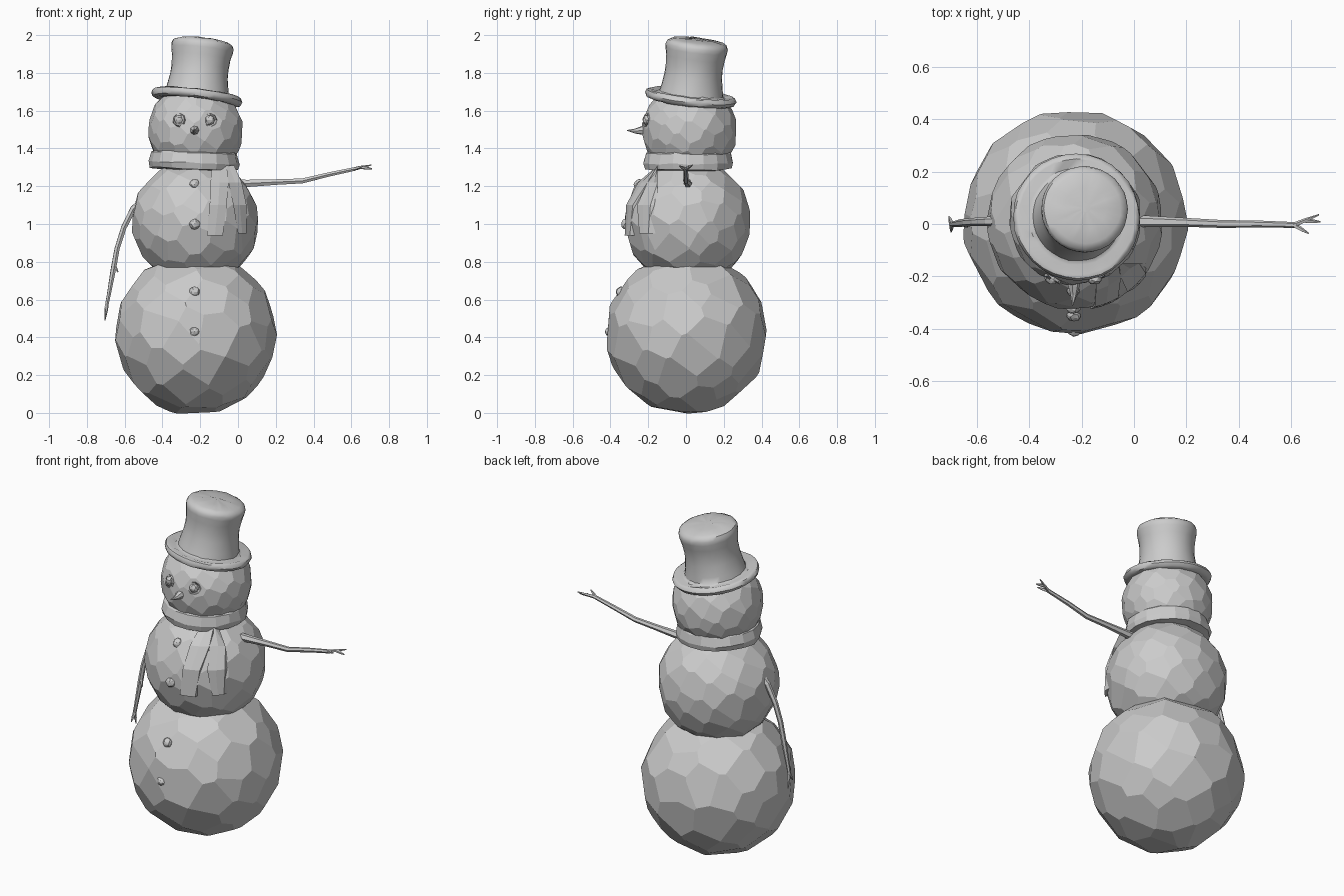
import bpy, bmesh, math, random
from mathutils import Vector, Matrix

random.seed(4)
cube = bpy.data.objects.get("Cube")
if cube:
    bpy.data.objects.remove(cube)

GREY = (0.6, 0.6, 0.6, 1)
mat = bpy.data.materials.new("plain grey")
mat.use_nodes = True
mat.diffuse_color = GREY
mat.node_tree.nodes["Principled BSDF"].inputs["Base Color"].default_value = GREY

AXIS_X = -0.225


def finish(name, bm, smooth=False):
    bmesh.ops.recalc_face_normals(bm, faces=bm.faces)
    me = bpy.data.meshes.new(name)
    bm.to_mesh(me)
    bm.free()
    me.materials.append(mat)
    ob = bpy.data.objects.new(name, me)
    bpy.context.collection.objects.link(ob)
    if smooth:
        bpy.ops.object.select_all(action='DESELECT')
        ob.select_set(True)
        bpy.context.view_layer.objects.active = ob
        bpy.ops.object.shade_smooth_by_angle(angle=math.radians(45))
    return ob


def faceted_ball(name, centre, radius, facets):
    """Chisel a block with planes spread around a sphere."""
    bm = bmesh.new()
    bmesh.ops.create_cube(bm, size=radius * 2.2)
    for i in range(facets):
        h = 1 - 2 * (i + 0.5) / facets
        turn = i * math.pi * (3 - math.sqrt(5))
        flat = math.sqrt(1 - h * h)
        n = Vector((flat * math.cos(turn), flat * math.sin(turn), h))
        n += Vector([random.uniform(-1, 1) for _ in range(3)]) * 0.9 / math.sqrt(facets)
        n.normalize()
        cut = bmesh.ops.bisect_plane(
            bm, geom=bm.verts[:] + bm.edges[:] + bm.faces[:], dist=1e-5,
            plane_co=n * radius * random.uniform(0.975, 0.995), plane_no=n, clear_outer=True)
        edges = [e for e in cut["geom_cut"] if isinstance(e, bmesh.types.BMEdge)]
        if len(edges) > 2:
            bmesh.ops.holes_fill(bm, edges=edges, sides=0)
    bmesh.ops.translate(bm, verts=bm.verts, vec=centre)
    return finish(name, bm)


def lathe(name, profile, steps, matrix, smooth, wobble=0.0):
    """Turn (radius, height) points around z; both ends are capped."""
    bm = bmesh.new()
    rings = []
    for r, z in profile:
        ring = []
        for i in range(steps):
            a = math.tau * i / steps
            k = r * (1 + random.uniform(-wobble, wobble))
            dz = random.uniform(-wobble, wobble) * 0.3
            ring.append(bm.verts.new((k * math.cos(a), k * math.sin(a), z + dz)))
        rings.append(ring)
    for a, b in zip(rings, rings[1:]):
        for i in range(steps):
            j = (i + 1) % steps
            bm.faces.new((a[i], a[j], b[j], b[i]))
    bm.faces.new(rings[0])
    bm.faces.new(rings[-1])
    bm.transform(matrix)
    return finish(name, bm, smooth)


def twig(bm, path, radii, sides=6):
    """Tapered tube along a path."""
    pts = [Vector(p) for p in path]
    rings = []
    for i, p in enumerate(pts):
        d = pts[min(i + 1, len(pts) - 1)] - pts[max(i - 1, 0)]
        rot = d.to_track_quat('Z', 'Y')
        rings.append([bm.verts.new(p + rot @ Vector((
            radii[i] * math.cos(math.tau * k / sides),
            radii[i] * math.sin(math.tau * k / sides), 0))) for k in range(sides)])
    for a, b in zip(rings, rings[1:]):
        for k in range(sides):
            j = (k + 1) % sides
            bm.faces.new((a[k], a[j], b[j], b[k]))
    bm.faces.new(rings[0])
    bm.faces.new(rings[-1])


def arm(name, path, radii, fingers):
    bm = bmesh.new()
    twig(bm, path, radii)
    for root, tip in fingers:
        mid = (Vector(root) + Vector(tip)) / 2
        twig(bm, [root, mid, tip], [0.010, 0.008, 0.003], 5)
    return finish(name, bm)


# Three snowballs
faceted_ball("bottom_snowball", (AXIS_X, 0.005, 0.42), 0.422, 85)
faceted_ball("middle_snowball", (AXIS_X, 0.01, 1.01), 0.333, 110)
faceted_ball("head", (AXIS_X, 0.018, 1.495), 0.25, 110)

# Tilted top hat
tilt = Vector((0.115, 0.115, 1)).to_track_quat('Z', 'Y').to_matrix().to_4x4()
hat_place = Matrix.Translation((-0.22, 0.025, 1.665)) @ tilt
lathe("hat", [(0.15, -0.015), (0.215, -0.02), (0.235, -0.012), (0.243, 0.005),
              (0.236, 0.022), (0.222, 0.028), (0.185, 0.018), (0.17, 0.026),
              (0.163, 0.06), (0.153, 0.12), (0.151, 0.17), (0.156, 0.22),
              (0.164, 0.26), (0.165, 0.28), (0.158, 0.298), (0.135, 0.31),
              (0.08, 0.318), (0.02, 0.32)],
      32, hat_place, True, 0.008)

# Scarf: wrapped band and two hanging tails
scarf_place = Matrix.Translation((-0.232, 0.013, 1.335)) @ Matrix.Rotation(0.03, 4, 'Y')
lathe("scarf_band", [(0.17, -0.05), (0.232, -0.042), (0.240, -0.01), (0.228, 0.04),
                     (0.215, 0.052), (0.17, 0.045)], 18, scarf_place, False, 0.015)


def drape(x, z, lift):
    d = (0.335 + lift) ** 2 - (x - AXIS_X) ** 2 - (z - 1.01) ** 2
    return Vector((x, 0.01 - math.sqrt(max(d, 0.16 ** 2)), z))


def scarf_tail(name, rows):
    bm = bmesh.new()
    layers = []
    for lift in (-0.02, 0.012):
        grid = []
        for left, right, z in rows:
            grid.append([bm.verts.new(drape(left + (right - left) * t, z, lift))
                         for t in (0, 0.5, 1)])
        for a, b in zip(grid, grid[1:]):
            for i in range(2):
                bm.faces.new((a[i], a[i + 1], b[i + 1], b[i]))
        layers.append(grid)

    def rim(g):
        return ([r[0] for r in g] + [g[-1][1]] + [r[2] for r in reversed(g)] + [g[0][1]])
    inner, outer = map(rim, layers)
    for i in range(len(inner)):
        j = (i + 1) % len(inner)
        bm.faces.new((inner[i], inner[j], outer[j], outer[i]))
    return finish(name, bm)


scarf_tail("scarf_tail_inner", [(-0.14, -0.06, 1.31), (-0.145, -0.05, 1.22),
                                (-0.15, -0.06, 1.1), (-0.165, -0.08, 0.94)])
scarf_tail("scarf_tail_outer", [(-0.08, -0.02, 1.31), (-0.05, 0.02, 1.22),
                                (-0.025, 0.045, 1.1), (0.0, 0.045, 0.95)])


# Coal buttons and eyes
def coal(name, loc, r):
    bm = bmesh.new()
    bmesh.ops.create_icosphere(bm, subdivisions=2, radius=r)
    for v in bm.verts:
        v.co *= random.uniform(0.88, 1.08)
    bmesh.ops.translate(bm, verts=bm.verts, vec=loc)
    return finish(name, bm)


for i, (y, z) in enumerate([(-0.248, 1.21), (-0.315, 1.0), (-0.345, 0.64), (-0.4, 0.43)]):
    coal(f"button_{i + 1}", (-0.23, y, z), 0.029)

for side, sx in (("right", -0.31), ("left", -0.15)):
    centre = Vector((sx, -0.205, 1.55))
    coal(f"{side}_eye", centre, 0.027)
    out = Vector((sx - AXIS_X, -0.223, 0.055)).to_track_quat('Z', 'Y').to_matrix().to_4x4()
    lathe(f"{side}_eye_socket", [(0.03, -0.02), (0.038, -0.005), (0.034, 0.006), (0.024, 0.004)],
          9, Matrix.Translation(centre) @ out, False, 0.05)

# Carrot nose
bm = bmesh.new()
twig(bm, [(-0.23, -0.2, 1.5), (-0.23, -0.235, 1.495), (-0.23, -0.27, 1.492), (-0.235, -0.312, 1.496)],
     [0.028, 0.023, 0.013, 0.002], 7)
finish("nose", bm)

# Twig arms with forked ends
arm("left_arm", [(-0.02, 0.01, 1.215), (0.05, 0.01, 1.215), (0.2, 0.006, 1.222), (0.34, 0.0, 1.228),
                 (0.48, 0.0, 1.262), (0.62, -0.004, 1.292)],
    [0.024, 0.022, 0.017, 0.015, 0.013, 0.011],
    [((0.61, -0.004, 1.29), (0.705, 0.035, 1.312)), ((0.61, -0.004, 1.29), (0.665, -0.036, 1.308)),
     ((0.655, 0.012, 1.3), (0.71, 0.008, 1.292))])
arm("right_arm", [(-0.5, 0.012, 1.13), (-0.555, 0.01, 1.08), (-0.605, 0.008, 0.98), (-0.64, 0.006, 0.87),
                  (-0.66, 0.004, 0.76), (-0.685, 0.0, 0.62), (-0.697, 0.0, 0.56)],
    [0.02, 0.018, 0.016, 0.015, 0.015, 0.011, 0.01],
    [((-0.695, 0, 0.57), (-0.705, 0.028, 0.49)), ((-0.695, 0, 0.57), (-0.697, -0.03, 0.52)),
     ((-0.66, 0.004, 0.79), (-0.635, -0.012, 0.745))])
